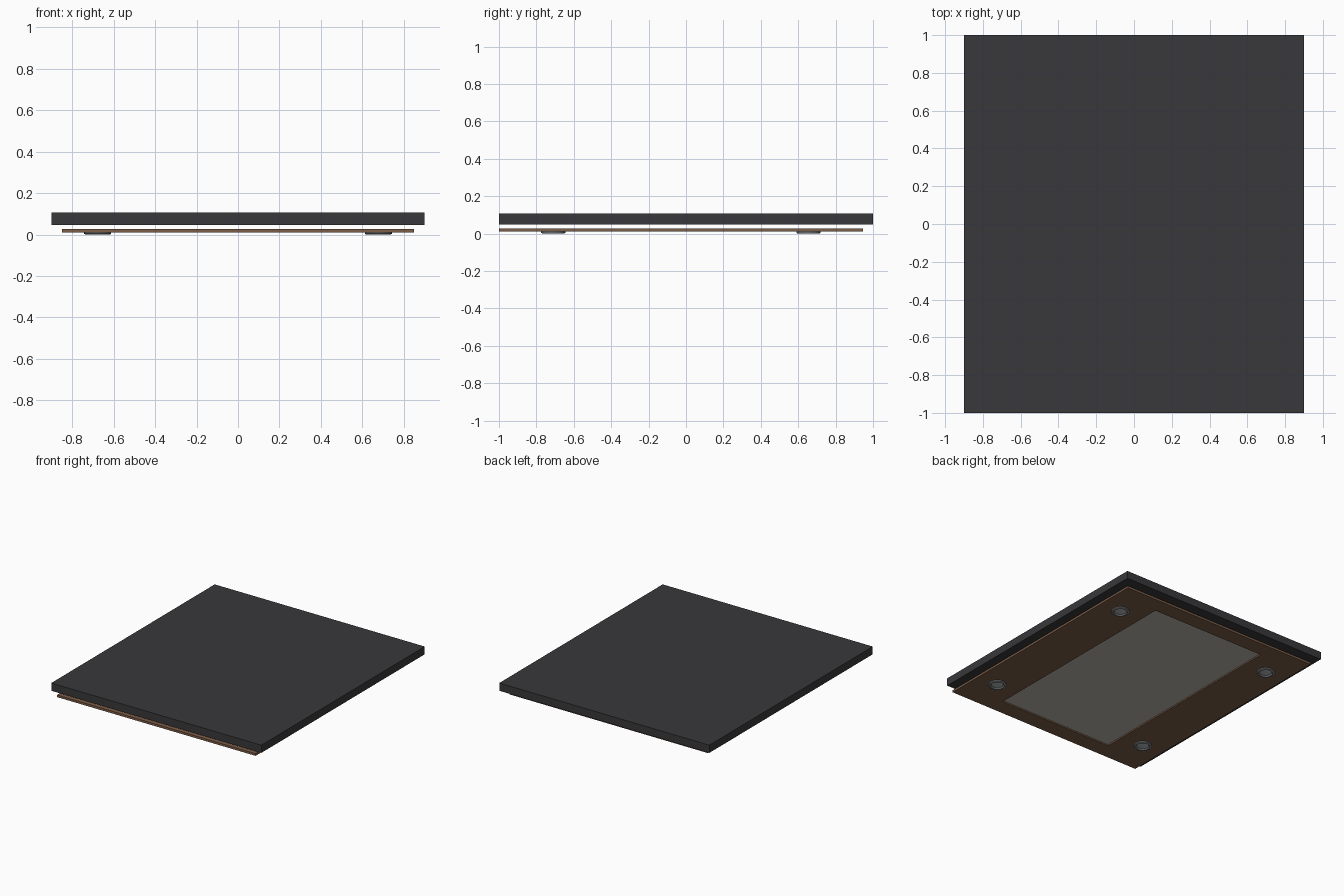
import bpy, bmesh, math

if "Cube" in bpy.data.objects:
    bpy.data.objects.remove(bpy.data.objects["Cube"])

def mat(name, c):
    m = bpy.data.materials.new(name)
    m.diffuse_color = (*c, 1)
    m.use_nodes = True
    m.node_tree.nodes["Principled BSDF"].inputs["Base Color"].default_value = m.diffuse_color
    return m

DARK = mat("charcoal", (0.04, 0.04, 0.043))
WOOD = mat("wood", (0.20, 0.11, 0.065))
GLOW = mat("diffuser", (0.50, 0.47, 0.41))
METAL = mat("metal", (0.22, 0.23, 0.25))
LENS = mat("lens", (0.45, 0.46, 0.47))

def finish(bm, name, m):
    bmesh.ops.recalc_face_normals(bm, faces=bm.faces)
    me = bpy.data.meshes.new(name)
    bm.to_mesh(me)
    bm.free()
    me.materials.append(m)
    ob = bpy.data.objects.new(name, me)
    bpy.context.collection.objects.link(ob)
    return ob

def box(name, x0, x1, y0, y1, z0, z1, m):
    bm = bmesh.new()
    bmesh.ops.create_cube(bm, size=1)
    for v in bm.verts:
        v.co = (x1 if v.co.x > 0 else x0, y1 if v.co.y > 0 else y0, z1 if v.co.z > 0 else z0)
    return finish(bm, name, m)

def lathe(name, profile, loc, m, closed=False, n=32):
    bm = bmesh.new()
    vs = [bm.verts.new((r, 0, z)) for r, z in profile]
    es = [bm.edges.new(p) for p in zip(vs, vs[1:])]
    if closed:
        es.append(bm.edges.new((vs[-1], vs[0])))
    bmesh.ops.spin(bm, geom=vs + es, cent=(0, 0, 0), axis=(0, 0, 1),
                   angle=2 * math.pi, steps=n, use_duplicate=False)
    bmesh.ops.remove_doubles(bm, verts=bm.verts, dist=1e-5)
    ob = finish(bm, name, m)
    ob.location = loc
    for p in ob.data.polygons:
        p.use_smooth = True
    ob.data.set_sharp_from_angle(angle=math.radians(30))
    return ob

# Upper slab
box("ceiling_slab", -0.9, 0.9, -1, 1, 0.047, 0.107, DARK)

# Suspended wooden panel with a rectangular opening
def ring_frame(name, outer, inner, z0, z1, m):
    bm = bmesh.new()
    rings = []
    for (x0, x1, y0, y1) in (outer, inner):
        for z in (z0, z1):
            rings.append([bm.verts.new((x, y, z)) for x, y in
                          ((x0, y0), (x1, y0), (x1, y1), (x0, y1))])
    ob_, ot, ib, it = rings
    for a, b in ((ob_, ot), (ot, it), (it, ib), (ib, ob_)):
        for i in range(4):
            j = (i + 1) % 4
            bm.faces.new((a[i], a[j], b[j], b[i]))
    return finish(bm, name, m)

ring_frame("wood_panel", (-0.85, 0.85, -1, 0.945), (-0.49, 0.49, -0.873, 0.822), 0.011, 0.028, WOOD)

# Recessed light diffuser filling the opening
box("light_diffuser", -0.49, 0.49, -0.873, 0.822, 0.021, 0.027, GLOW)

# Four spotlights: bevelled bezel and recessed lens
for x in (-0.677, 0.677):
    for y in (-0.71, 0.655):
        lathe("spotlight_bezel", [(0.065, 0.012), (0.065, 0.004), (0.058, 0.0),
                                  (0.050, 0.0), (0.043, 0.008), (0.043, 0.012)],
              (x, y, 0), METAL, closed=True)
        lathe("spotlight_lens", [(0, 0.005), (0.025, 0.006), (0.044, 0.009)], (x, y, 0), LENS)
